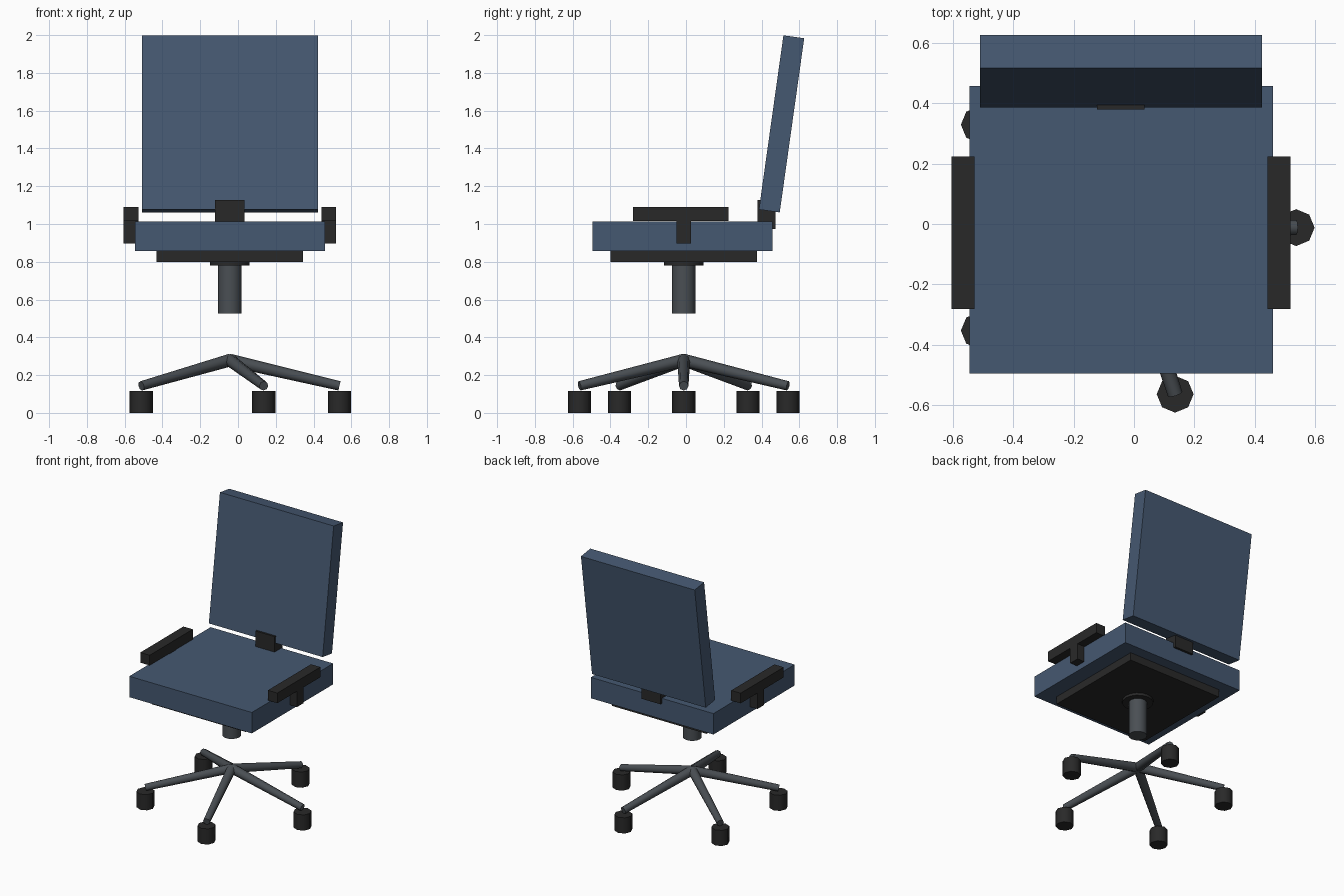
import bpy, math
from mathutils import Vector

if "Cube" in bpy.data.objects:
    bpy.data.objects.remove(bpy.data.objects["Cube"])

CX, CY = -0.043, -0.012   # swivel axis


def material(name, rgb):
    m = bpy.data.materials.new(name)
    m.diffuse_color = (*rgb, 1)
    m.use_nodes = True
    m.node_tree.nodes["Principled BSDF"].inputs["Base Color"].default_value = m.diffuse_color
    return m


FABRIC = material("blue fabric", (0.060, 0.098, 0.165))
PLASTIC = material("black plastic", (0.022, 0.022, 0.022))
METAL = material("grey metal", (0.068, 0.078, 0.088))


def finish(name, mat):
    ob = bpy.context.object
    ob.name = name
    ob.data.materials.append(mat)
    return ob


def box(name, mat, lo, hi):
    lo, hi = Vector(lo), Vector(hi)
    bpy.ops.mesh.primitive_cube_add(size=1, location=(lo + hi) / 2)
    bpy.context.object.scale = hi - lo
    bpy.ops.object.transform_apply(location=False, rotation=False)
    return finish(name, mat)


def rod(name, mat, a, b, r1, r2, sides):
    a, b = Vector(a), Vector(b)
    d = b - a
    bpy.ops.mesh.primitive_cone_add(vertices=sides, radius1=r1, radius2=r2,
                                    depth=d.length, location=(a + b) / 2)
    ob = finish(name, mat)
    if d.xy.length > 1e-6:
        ob.rotation_euler = d.to_track_quat('Z', 'Y').to_euler()
    bpy.ops.object.shade_smooth_by_angle(angle=math.radians(50))
    return ob


# seat and the plate under it
box("seat", FABRIC, (-0.545, -0.495, 0.857), (0.460, 0.457, 1.012))
box("seat_plate", PLASTIC, (-0.431, -0.400, 0.800), (0.344, 0.375, 0.858))

# tilted backrest and its bracket
back = box("backrest", FABRIC, (-0.5095, 0.4505, 1.0645), (0.4235, 0.5615, 1.9955))
back.rotation_euler.x = math.radians(-8)
box("back_bracket", PLASTIC, (-0.122, 0.379, 0.974), (0.035, 0.474, 1.127))

# armrests: pad and post on each side
for side, s in (("left", -1), ("right", 1)):
    x0, x1 = sorted((CX + s * 0.485, CX + s * 0.562))
    box(side + "_arm_pad", PLASTIC, (x0, -0.281, 1.015), (x1, 0.224, 1.090))
    box(side + "_arm_post", PLASTIC, (x0, -0.050, 0.898), (x1, 0.027, 1.016))

# gas column and flange
rod("column", METAL, (CX, CY, 0.525), (CX, CY, 0.785), 0.062, 0.062, 16)
rod("flange", PLASTIC, (CX, CY, 0.781), (CX, CY, 0.801), 0.105, 0.105, 16)

# five tapered legs with casters
for i in range(5):
    a = math.radians(72 * i)
    x, y = CX + 0.58 * math.cos(a), CY + 0.58 * math.sin(a)
    rod(f"leg_{i + 1}", METAL, (CX, CY, 0.279), (x, y, 0.143), 0.034, 0.025, 8)
    rod(f"caster_{i + 1}", PLASTIC, (x, y, 0), (x, y, 0.116), 0.061, 0.061, 8)
